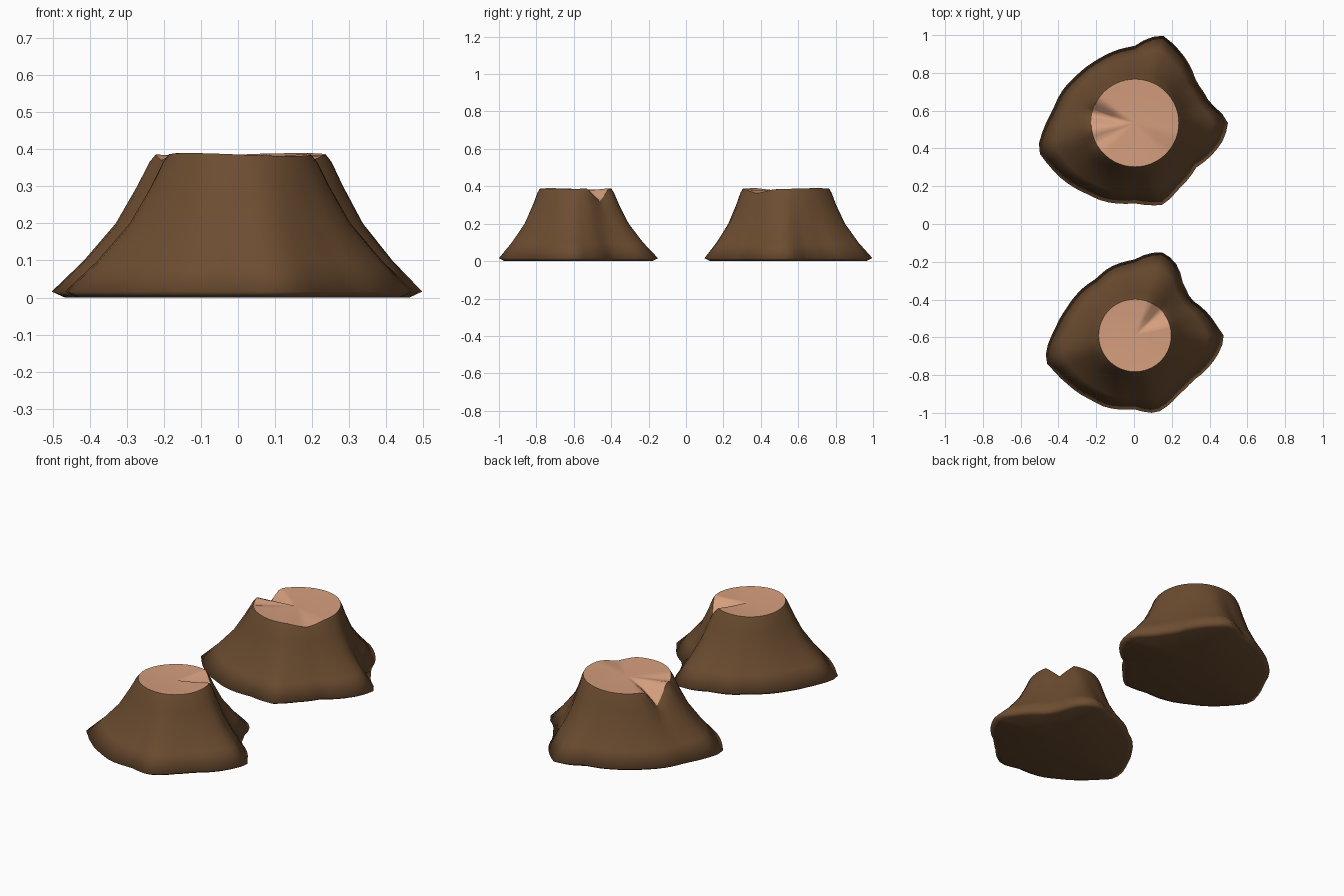
import bpy, bmesh, math
from mathutils import Vector

if "Cube" in bpy.data.objects:
    bpy.data.objects.remove(bpy.data.objects["Cube"])

SIDES = 60


def material(name, rgb):
    m = bpy.data.materials.new(name)
    m.diffuse_color = (*rgb, 1)
    m.use_nodes = True
    m.node_tree.nodes["Principled BSDF"].inputs["Base Color"].default_value = m.diffuse_color
    return m


bark = material("brown_bark", (0.150, 0.073, 0.030))
wood = material("cut_wood", (0.66, 0.34, 0.205))


def outline_radius(points, centre):
    """Radius of a closed plan outline as a function of angle."""
    polar = sorted((math.atan2(y - centre[1], x - centre[0]) % math.tau,
                    math.hypot(x - centre[0], y - centre[1])) for x, y in points)
    polar = ([(polar[-1][0] - math.tau, polar[-1][1])] + polar
             + [(polar[0][0] + math.tau, polar[0][1])])

    def radius(a):
        for (a0, r0), (a1, r1) in zip(polar, polar[1:]):
            if a0 <= a <= a1:
                return r0 + (r1 - r0) * (a - a0) / max(a1 - a0, 1e-6)
    return radius


def stump(name, centre, top_r, points, notches):
    cx, cy = centre
    radius = outline_radius(points, centre)
    angles = [math.tau * i / SIDES for i in range(SIDES)]

    def rim(a):
        z = 0.386 + 0.004 * math.sin(2 * a)
        for deg, width, depth in notches:
            d = abs((a - math.radians(deg) + math.pi) % math.tau - math.pi)
            z -= depth * max(0, 1 - d / math.radians(width))
        return z

    bm = bmesh.new()

    def ring(t, height, scale=1):
        out = []
        for a in angles:
            r = (top_r + t * (radius(a) - top_r)) * scale
            out.append(bm.verts.new((cx + r * math.cos(a), cy + r * math.sin(a), height(a))))
        return out

    def bridge(lo, hi, mat):
        for i in range(SIDES):
            j = (i + 1) % SIDES
            f = bm.faces.new((lo[i], lo[j], hi[j], hi[i]))
            f.material_index = mat

    def fan(loop, z, mat, up):
        c = bm.verts.new((cx, cy, z))
        for i in range(SIDES):
            a, b = loop[i], loop[(i + 1) % SIDES]
            bm.faces.new((a, b, c) if up else (b, a, c)).material_index = mat

    # flared bark wall, with an underside lip
    under = ring(1, lambda a: 0.0, 0.93)
    rings = [under]
    for t, z in ((1, 0.016), (0.69, 0.10), (0.385, 0.20), (0.18, 0.30), (0.06, 0.366)):
        rings.append(ring(t, lambda a, z=z: min(z, z - (0.386 - rim(a)) * (z / 0.386) ** 3)))
    rings.append(ring(0, rim))
    for lo, hi in zip(rings, rings[1:]):
        bridge(lo, hi, 0)
    fan(under, 0.02, 0, False)

    # cut wood top, sagging towards the notches
    inner = ring(0, lambda a: 0.380 - 0.35 * (0.386 - rim(a)), 0.55)
    bridge(rings[-1], inner, 1)
    fan(inner, 0.378, 1, True)

    # crisp border between bark and wood
    for e in bm.edges:
        if len({f.material_index for f in e.link_faces}) == 2:
            e.smooth = False
    for f in bm.faces:
        f.smooth = True
    mesh = bpy.data.meshes.new(name)
    bm.to_mesh(mesh)
    bm.free()
    mesh.materials.append(bark)
    mesh.materials.append(wood)
    ob = bpy.data.objects.new(name, mesh)
    bpy.context.collection.objects.link(ob)
    return ob


# wide stump at the back, notched on its left
stump("large_stump", (0.005, 0.535), 0.232,
      [(0.15, 1.0), (0.22, 0.94), (0.33, 0.75), (0.40, 0.64), (0.47, 0.58), (0.50, 0.53),
       (0.47, 0.44), (0.33, 0.30), (0.24, 0.19), (0.15, 0.10), (0.08, 0.10), (0, 0.11),
       (-0.16, 0.12), (-0.25, 0.16), (-0.45, 0.31), (-0.51, 0.39), (-0.48, 0.50), (-0.43, 0.60),
       (-0.39, 0.69), (-0.30, 0.79), (-0.21, 0.86), (-0.15, 0.895), (0, 0.94), (0.08, 0.985)],
      [(168, 20, 0.10), (205, 14, 0.02), (-42, 25, 0.02)])

# narrower stump at the front, notched at its back right
stump("small_stump", (0.005, -0.59), 0.192,
      [(0.16, -0.15), (0.23, -0.22), (0.26, -0.32), (0.30, -0.40), (0.44, -0.54), (0.48, -0.60),
       (0.45, -0.68), (0.31, -0.83), (0.24, -0.90), (0.14, -0.99), (0.09, -1.0), (0, -0.98),
       (-0.15, -0.97), (-0.23, -0.93), (-0.35, -0.85), (-0.43, -0.77), (-0.47, -0.73),
       (-0.46, -0.65), (-0.42, -0.56), (-0.36, -0.45), (-0.31, -0.38), (-0.20, -0.29),
       (-0.13, -0.23), (0, -0.19), (0.08, -0.155)],
      [(42, 24, 0.07)])
